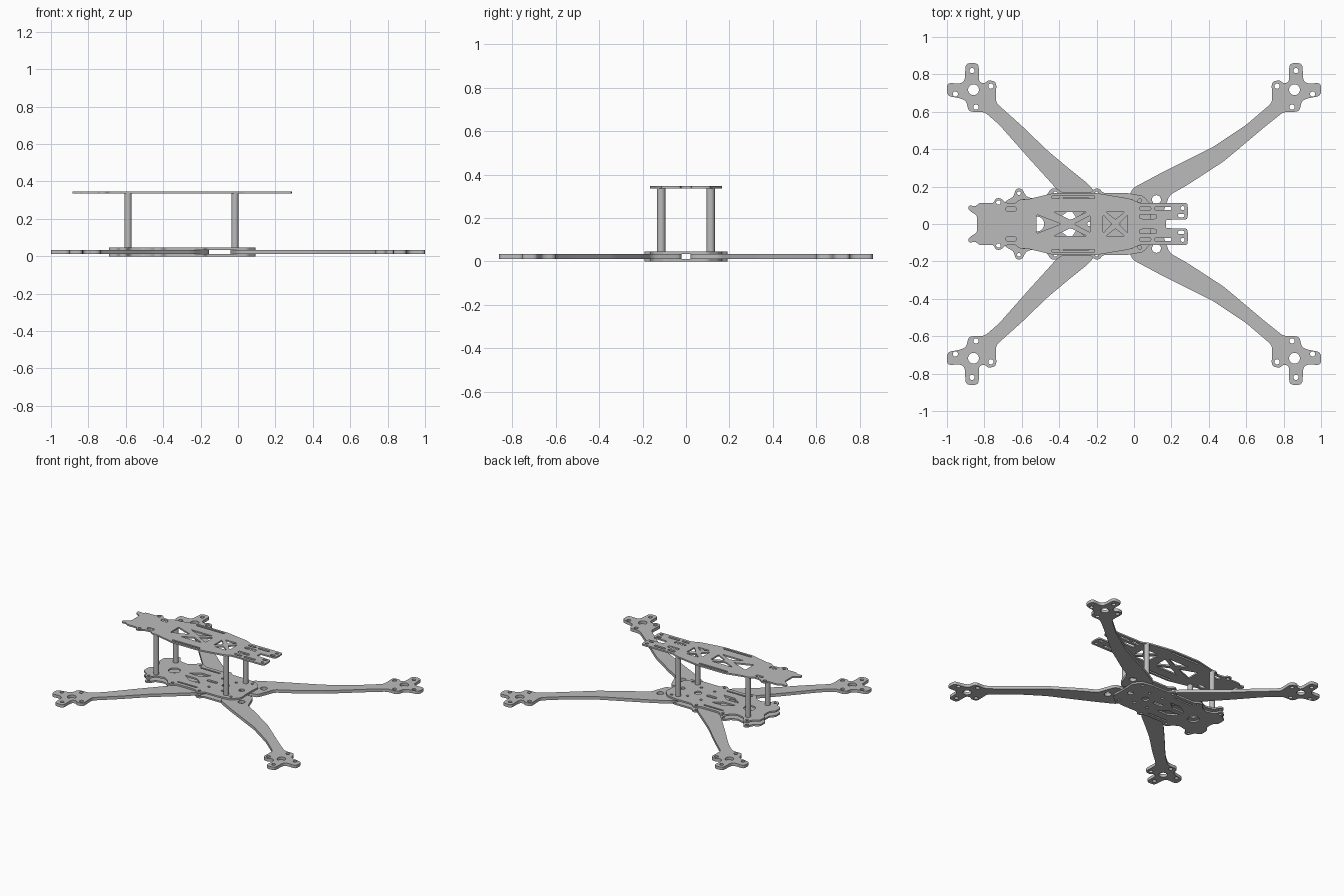
import bpy, bmesh, math
from mathutils import Vector

cube = bpy.data.objects.get("Cube")
if cube:
    bpy.data.objects.remove(cube)

grey = bpy.data.materials.new("plain grey")
grey.use_nodes = True
colour = (0.5, 0.5, 0.5, 1)
grey.diffuse_color = colour
grey.node_tree.nodes["Principled BSDF"].inputs["Base Color"].default_value = colour


def rounded(points, radius):
    """Round every corner of a closed outline."""
    result = []
    pts = [Vector(p) for p in points]
    for i, p in enumerate(pts):
        before, after = pts[i - 1] - p, pts[(i + 1) % len(pts)] - p
        a = p + before.normalized() * min(radius, before.length * 0.45)
        b = p + after.normalized() * min(radius, after.length * 0.45)
        for t in (0, 0.25, 0.5, 0.75, 1):
            result.append(a * (1 - t) ** 2 + p * 2 * t * (1 - t) + b * t * t)
    return result


def circle(x, y, r, n=24):
    return [(x + r * math.cos(math.tau * i / n), y + r * math.sin(math.tau * i / n))
            for i in range(n)]


def slot(x0, x1, y, half):
    return rounded([(x0, y - half), (x1, y - half), (x1, y + half), (x0, y + half)], half)


def flip(loop, sx=1, sy=-1):
    return [(p[0] * sx, p[1] * sy) for p in loop]


def both(loops):
    return loops + [flip(loop) for loop in loops]


def symmetric(half):
    return half + flip(half)[::-1]


def cut_sheet(name, loops, z0, z1):
    """Flat sheet: the first loop is the outline, the others are holes."""
    curve = bpy.data.curves.new(name, "CURVE")
    curve.dimensions = "2D"
    curve.fill_mode = "BOTH"
    curve.extrude = (z1 - z0) / 2
    for loop in loops:
        spline = curve.splines.new("POLY")
        spline.points.add(len(loop) - 1)
        for point, p in zip(spline.points, loop):
            point.co = (p[0], p[1], 0, 1)
        spline.use_cyclic_u = True
    temp = bpy.data.objects.new(name + "_outline", curve)
    bpy.context.collection.objects.link(temp)
    graph = bpy.context.evaluated_depsgraph_get()
    mesh = bpy.data.meshes.new_from_object(temp.evaluated_get(graph))
    bpy.data.objects.remove(temp)
    bpy.data.curves.remove(curve)
    bm = bmesh.new()
    bm.from_mesh(mesh)
    bmesh.ops.remove_doubles(bm, verts=bm.verts, dist=0.0001)
    bmesh.ops.recalc_face_normals(bm, faces=bm.faces)
    bmesh.ops.translate(bm, verts=bm.verts, vec=(0, 0, (z0 + z1) / 2))
    for face in bm.faces:
        face.smooth = False
        face.material_index = 0
    bm.to_mesh(mesh)
    bm.free()
    mesh.materials.clear()
    mesh.materials.append(grey)
    mesh.name = name
    obj = bpy.data.objects.new(name, mesh)
    bpy.context.collection.objects.link(obj)
    return obj


# Motor mount shared by all four arms, with its screw holes
mount = [(0.74, 0.65), (0.735, 0.76), (0.78, 0.77), (0.80, 0.75), (0.83, 0.76),
         (0.83, 0.86), (0.90, 0.86), (0.905, 0.765), (0.93, 0.75), (1, 0.755),
         (1, 0.685), (0.92, 0.67), (0.895, 0.655), (0.885, 0.6), (0.8, 0.6)]
mount_holes = [circle(0.858, 0.718, 0.029), circle(0.866, 0.82, 0.014),
               circle(0.955, 0.695, 0.014), circle(0.765, 0.737, 0.014),
               circle(0.845, 0.625, 0.014)]

# Long arms on the +x side, steeper arms on the -x side
long_arm = mount + [(0.70, 0.52), (0.48, 0.335), (0.28, 0.205), (0.19, 0.155),
                    (0.17, 0.1), (0.14, 0.02), (-0.04, 0.02), (-0.04, 0.1),
                    (-0.01, 0.19), (0.13, 0.265), (0.42, 0.41), (0.6, 0.53)]
steep_arm = mount + [(0.72, 0.53), (0.57, 0.36), (0.47, 0.25), (0.39, 0.16),
                     (0.3, 0.02), (0.155, 0.02), (0.155, 0.1), (0.24, 0.21),
                     (0.34, 0.29), (0.46, 0.39), (0.6, 0.525)]
for side, sy in (("left", 1), ("right", -1)):
    loops = [rounded(long_arm, 0.025)] + mount_holes + [circle(0.12, 0.13, 0.024)]
    cut_sheet(f"long_arm_{side}", [flip(l, 1, sy) for l in loops], 0.012, 0.034)
    loops = [rounded(steep_arm, 0.025)] + mount_holes
    cut_sheet(f"steep_arm_{side}", [flip(l, -1, sy) for l in loops], 0.012, 0.034)

# Two body plates that clamp the arm roots
body = rounded(symmetric([
    (-0.66, 0.03), (-0.69, 0.06), (-0.69, 0.12), (-0.645, 0.145), (-0.63, 0.19),
    (-0.6, 0.19), (-0.575, 0.145), (-0.51, 0.13), (-0.465, 0.155), (-0.445, 0.19),
    (-0.41, 0.19), (-0.385, 0.168), (-0.23, 0.168), (-0.21, 0.19), (-0.185, 0.19),
    (-0.165, 0.165), (-0.03, 0.165), (0.05, 0.15), (0.095, 0.1), (0.09, 0.03)]), 0.015)
body_holes = both([
    circle(-0.615, 0.165, 0.01), circle(-0.42, 0.165, 0.01), circle(-0.2, 0.165, 0.01),
    circle(0.03, 0.125, 0.01), slot(-0.4, -0.24, 0.135, 0.006),
    circle(-0.07, 0.08, 0.01), circle(-0.18, 0.08, 0.01),
    rounded([(-0.42, 0.02), (-0.35, 0.07), (-0.26, 0.07), (-0.32, 0.02)], 0.008)])
body_holes += [circle(-0.52, 0, 0.04), circle(-0.1, 0, 0.025),
               circle(0.03, 0, 0.02), slot(-0.25, -0.17, 0, 0.012)]
cut_sheet("bottom_plate", [body] + body_holes, 0, 0.012)
cut_sheet("middle_plate", [body] + body_holes, 0.034, 0.046)

# Raised top plate with forked end, truss windows and strap slots
top = rounded(symmetric([
    (-0.84, 0.045), (-0.885, 0.075), (-0.885, 0.1), (-0.845, 0.095), (-0.83, 0.112),
    (-0.75, 0.112), (-0.74, 0.138), (-0.71, 0.138), (-0.69, 0.115), (-0.64, 0.108),
    (-0.61, 0.132), (-0.57, 0.132), (-0.43, 0.165), (-0.2, 0.165), (-0.02, 0.135),
    (0.03, 0.112), (0.285, 0.112), (0.29, 0.07), (0.285, 0.025), (0.17, 0.022)]), 0.012)
top_holes = both([
    circle(-0.725, 0.115, 0.012), slot(-0.685, -0.63, 0.08, 0.012),
    slot(-0.44, -0.21, 0.143, 0.007), slot(0.03, 0.09, 0.083, 0.009),
    slot(0.11, 0.2, 0.083, 0.009), circle(0.26, 0.085, 0.011),
    slot(0.235, 0.27, 0.045, 0.009), slot(0.03, 0.12, 0.04, 0.012),
    rounded([(-0.43, 0.065), (-0.25, 0.065), (-0.34, 0.022)], 0.01),
    rounded([(-0.15, 0.065), (-0.05, 0.065), (-0.1, 0.025)], 0.008)])
for base, tip, half in ((-0.52, -0.39, 0.05), (-0.235, -0.32, 0.045),
                        (-0.165, -0.12, 0.048), (-0.035, -0.08, 0.048)):
    top_holes.append(rounded([(base, half), (base, -half), (tip, 0)], 0.008))
cut_sheet("top_plate", [top] + top_holes, 0.336, 0.347)

# Four round standoffs
for x, end in ((-0.588, "rear"), (-0.016, "fore")):
    for y, side in ((0.114, "left"), (-0.114, "right")):
        bpy.ops.mesh.primitive_cylinder_add(vertices=24, radius=0.019, depth=0.29,
                                            location=(x, y, 0.191))
        post = bpy.context.object
        post.name = f"standoff_{end}_{side}"
        post.data.materials.append(grey)
        bpy.ops.object.shade_smooth_by_angle()
